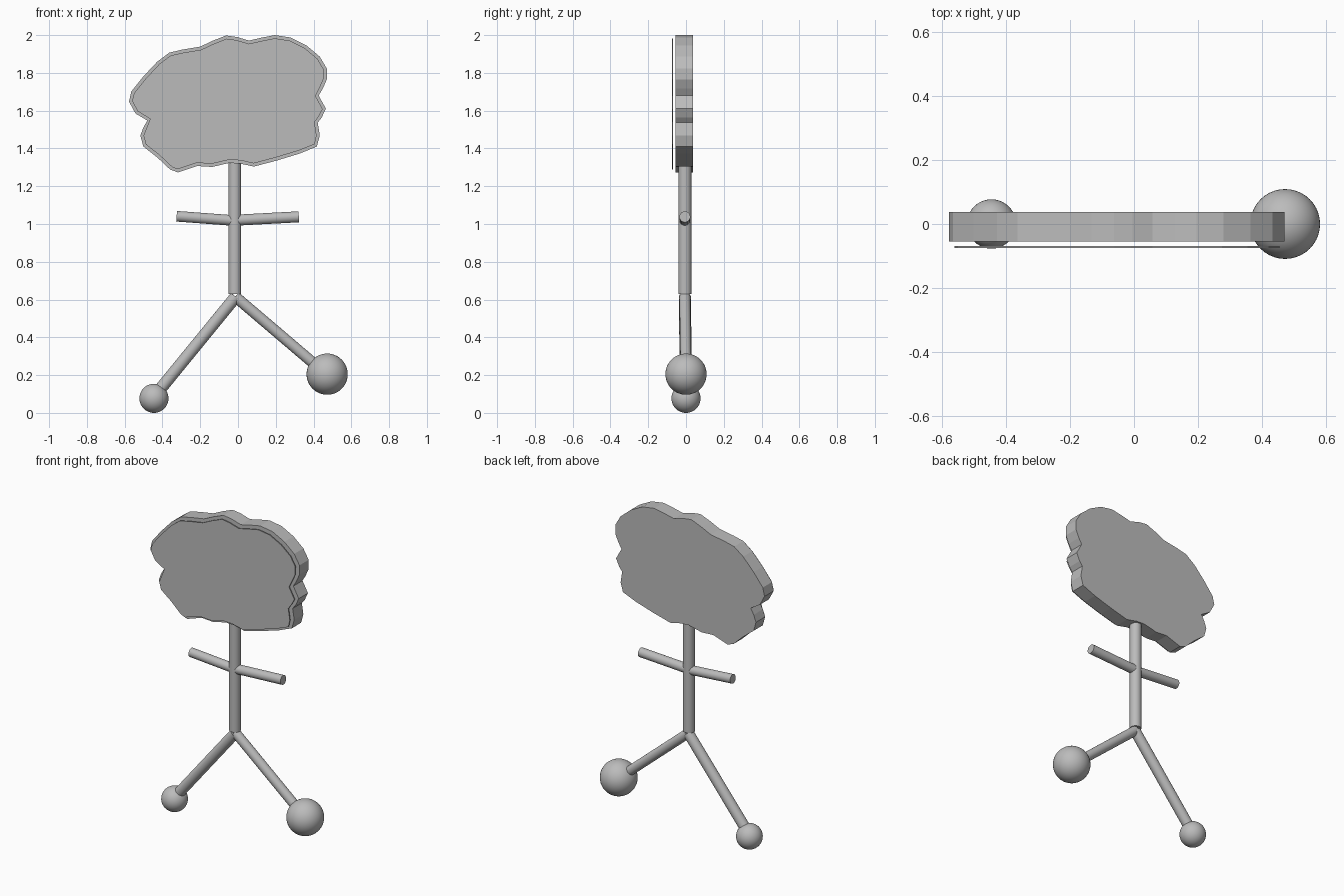
import bpy, bmesh
from mathutils import Vector

if "Cube" in bpy.data.objects:
    bpy.data.objects.remove(bpy.data.objects["Cube"])

grey = bpy.data.materials.new("plain grey")
grey.diffuse_color = (0.5, 0.5, 0.5, 1)
grey.use_nodes = True
grey.node_tree.nodes["Principled BSDF"].inputs["Base Color"].default_value = grey.diffuse_color

# Wavy outline of the head (x, z), clockwise from the top
OUTLINE = [(-.063, 1.998), (-.005, 1.99), (.058, 1.971), (.127, 1.987), (.195, 2.0),
           (.28, 1.987), (.364, 1.944), (.433, 1.886), (.47, 1.823), (.47, 1.765),
           (.449, 1.717), (.427, 1.68), (.465, 1.611), (.443, 1.563), (.422, 1.537),
           (.433, 1.468), (.417, 1.41), (.327, 1.373), (.206, 1.336), (.084, 1.304),
           (.011, 1.32), (-.047, 1.323), (-.137, 1.302), (-.216, 1.307), (-.317, 1.273),
           (-.359, 1.288), (-.427, 1.352), (-.501, 1.41), (-.517, 1.468), (-.501, 1.511),
           (-.48, 1.548), (-.543, 1.585), (-.577, 1.648), (-.565, 1.701), (-.501, 1.781),
           (-.427, 1.86), (-.364, 1.907), (-.296, 1.923), (-.2, 1.939), (-.132, 1.971)]


def make_object(name, bm, smooth):
    bmesh.ops.recalc_face_normals(bm, faces=bm.faces)
    mesh = bpy.data.meshes.new(name)
    bm.to_mesh(mesh)
    bm.free()
    mesh.materials.append(grey)
    obj = bpy.data.objects.new(name, mesh)
    bpy.context.collection.objects.link(obj)
    if smooth:
        bpy.ops.object.select_all(action='DESELECT')
        bpy.context.view_layer.objects.active = obj
        obj.select_set(True)
        bpy.ops.object.shade_smooth_by_angle()
    return obj


def inset(points, d):
    """Move each outline point inward along its averaged edge normal."""
    out = []
    for i, p in enumerate(points):
        a, b = Vector(points[i - 1]), Vector(points[(i + 1) % len(points)])
        t = (b - a).normalized()
        out.append((p[0] + t.y * d, p[1] - t.x * d))
    return out


def slab(name, points, y0, y1):
    bm = bmesh.new()
    face = bm.faces.new([bm.verts.new((x, y0, z)) for x, z in points])
    new = bmesh.ops.extrude_face_region(bm, geom=[face], use_keep_orig=True)["geom"]
    verts = [g for g in new if isinstance(g, bmesh.types.BMVert)]
    bmesh.ops.translate(bm, verts=verts, vec=(0, y1 - y0, 0))
    make_object(name, bm, False)


def rod(name, start, end, radius):
    start, end = Vector(start), Vector(end)
    axis = end - start
    bm = bmesh.new()
    bmesh.ops.create_cone(bm, cap_ends=True, segments=32, radius1=radius,
                          radius2=radius, depth=axis.length)
    bmesh.ops.rotate(bm, verts=bm.verts, matrix=axis.to_track_quat('Z', 'Y').to_matrix())
    bmesh.ops.translate(bm, verts=bm.verts, vec=(start + end) / 2)
    make_object(name, bm, True)


def ball(name, centre, radius):
    bm = bmesh.new()
    bmesh.ops.create_uvsphere(bm, u_segments=40, v_segments=24, radius=radius)
    bmesh.ops.translate(bm, verts=bm.verts, vec=centre)
    make_object(name, bm, True)


# Head slab and the thin plate floating just in front of it
slab("head", OUTLINE, -.055, .037)
slab("face_plate", inset(OUTLINE, .017), -.075, -.069)

# Body and arms
Y = -.006
rod("body", (-.017, Y, .63), (-.017, Y, 1.36), .034)
rod("left_arm", (-.017, Y, 1.018), (-.325, Y, 1.041), .028)
rod("right_arm", (-.017, Y, 1.02), (.322, Y, 1.038), .029)

# Legs and ball feet of unequal size
rod("left_leg", (-.012, Y, .615), (-.445, 0, .085), .032)
rod("right_leg", (-.014, Y, .615), (.45, 0, .22), .029)
ball("left_foot", (-.445, 0, .077), .077)
ball("right_foot", (.472, 0, .205), .109)
